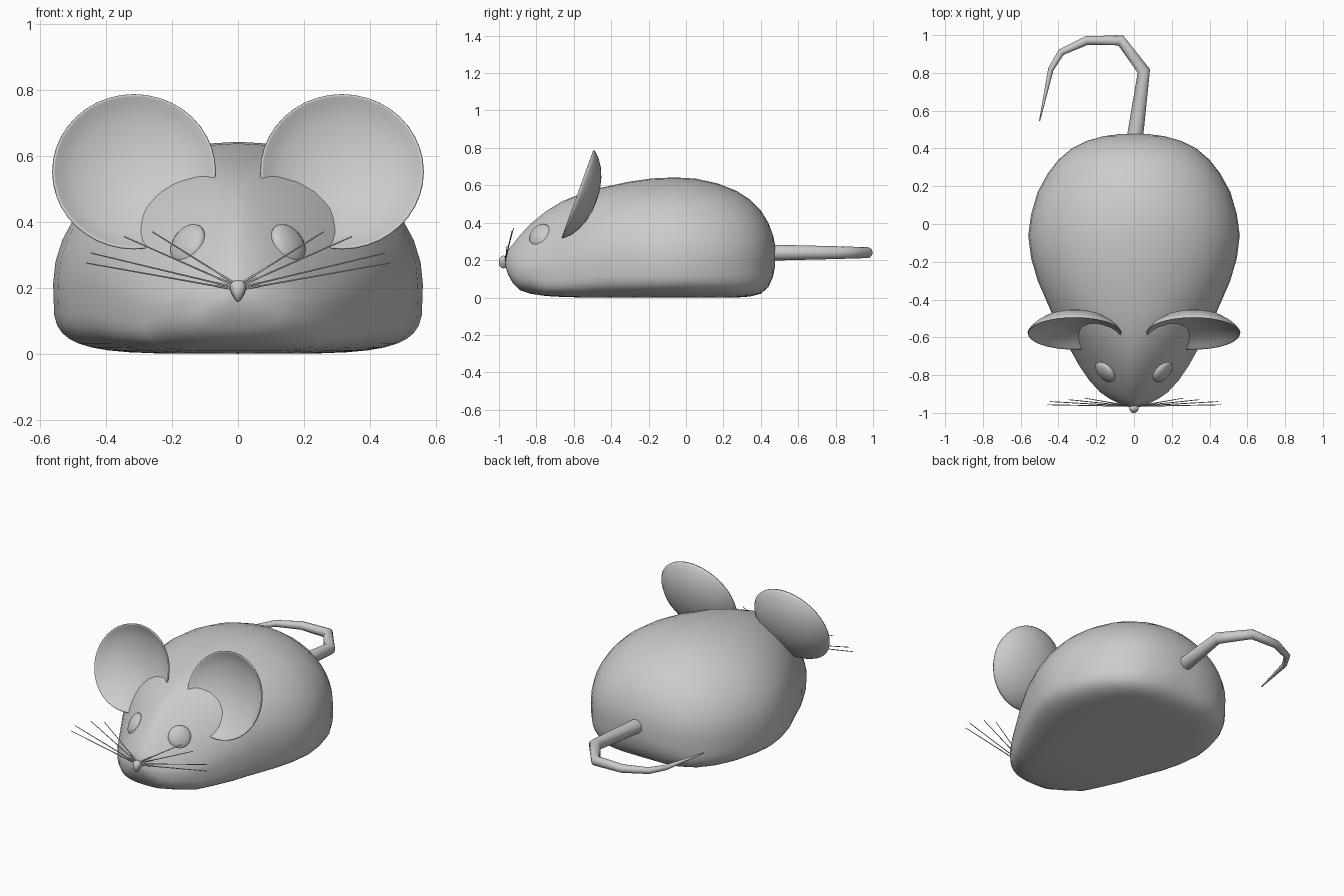
import bpy, bmesh, math
from mathutils import Vector, Matrix

if "Cube" in bpy.data.objects:
    bpy.data.objects.remove(bpy.data.objects["Cube"])


def loft(name, rings, cap=True):
    """Skin closed rings of equal length into a smooth mesh object."""
    bm = bmesh.new()
    vr = [[bm.verts.new(p) for p in r] for r in rings]
    for a, b in zip(vr, vr[1:]):
        for i in range(len(a)):
            j = (i + 1) % len(a)
            bm.faces.new((a[i], a[j], b[j], b[i]))
    if cap:
        bm.faces.new(vr[0])
        bm.faces.new(vr[-1])
    bmesh.ops.remove_doubles(bm, verts=bm.verts, dist=1e-5)
    bmesh.ops.recalc_face_normals(bm, faces=bm.faces)
    return finish(name, bm)


def finish(name, bm):
    me = bpy.data.meshes.new(name)
    bm.to_mesh(me)
    bm.free()
    for p in me.polygons:
        p.use_smooth = True
    ob = bpy.data.objects.new(name, me)
    bpy.context.collection.objects.link(ob)
    return ob


def tube(name, points, radii, res=4):
    cu = bpy.data.curves.new(name, 'CURVE')
    cu.dimensions = '3D'
    cu.bevel_depth = 1
    cu.bevel_resolution = res
    cu.use_fill_caps = True
    sp = cu.splines.new('POLY')
    sp.points.add(len(points) - 1)
    for q, p, r in zip(sp.points, points, radii):
        q.co = (*p, 1)
        q.radius = r
    ob = bpy.data.objects.new(name, cu)
    bpy.context.collection.objects.link(ob)
    return ob


def lerp_table(table, y):
    for (y0, *a), (y1, *b) in zip(table, table[1:]):
        if y <= y1:
            t = (y - y0) / (y1 - y0)
            return [p + (q - p) * t for p, q in zip(a, b)]
    return table[-1][1:]


# Body: stations of y, half width, top z, bottom z
stations = [
    (-.965, .03, .215, .165), (-.95, .08, .255, .12), (-.925, .13, .285, .075),
    (-.89, .18, .33, .04), (-.83, .235, .395, .02), (-.75, .29, .46, .008),
    (-.66, .34, .515, .003), (-.55, .40, .56, 0), (-.45, .445, .588, 0),
    (-.30, .51, .62, 0), (-.18, .545, .637, 0), (-.06, .56, .642, 0),
    (.05, .545, .636, 0), (.17, .51, .61, 0), (.27, .455, .57, 0),
    (.34, .40, .525, .005), (.40, .33, .465, .02), (.44, .25, .40, .055),
    (.465, .16, .335, .11), (.477, .07, .275, .17)]
# y, height of the widest line, roundness of the upper half
shape = [(-1, .185, 1.7), (-.93, .16, 1.5), (-.8, .14, 1.42), (-.65, .17, 1.65),
         (-.45, .21, 2), (.3, .21, 2), (.5, .22, 2)]


def section(y, w, top, bot, n=40):
    mid, e_top = lerp_table(shape, y)
    ring = []
    for i in range(n):
        a = 2 * math.pi * i / n
        c, s = math.cos(a), math.sin(a)
        e_bot = 4.5 if -.8 < y < .42 else 3
        e = e_top if s >= 0 else e_bot
        x = math.copysign(abs(c) ** (2 / e), c) * w
        h = abs(s) ** (2 / e)
        ring.append((x, y, mid + h * (top - mid) if s >= 0 else mid - h * (mid - bot)))
    return ring


loft("body", [section(*s) for s in stations])

# Ears: tilted thin bowls, revolved from a profile of radius and depth
ear_profile = [(.001, .106), (.25, .102), (.5, .087), (.7, .067), (.87, .038), (.96, .016),
               (1, .002), (.99, -.004), (.965, 0), (.9, .014), (.75, .036), (.5, .060),
               (.25, .074), (.001, .078)]
up = Vector((0, .34, .94)).normalized()
back = Vector((0, .94, -.34)).normalized()
for side, label in ((-1, "left"), (1, "right")):
    centre = Vector((side * .315, -.577, .552))
    rings = []
    for r, d in ear_profile:
        rings.append([centre + Vector((.248 * r * math.cos(t), 0, 0))
                      + up * (.25 * r * math.sin(t)) + back * d
                      for t in (2 * math.pi * k / 40 for k in range(40))])
    loft("ear_" + label, rings)

    # Eyes: flattened balls lying on the head
    normal = Vector((side * .68, -.58, .45))
    bm = bmesh.new()
    bmesh.ops.create_uvsphere(bm, u_segments=24, v_segments=12, radius=1)
    bm.transform(Matrix.Translation((side * .152, -.78, .332))
                 @ normal.to_track_quat('Z', 'Y').to_matrix().to_4x4()
                 @ Matrix.Diagonal((.067, .067, .03, 1)))
    finish("eye_" + label, bm)

    # Whiskers
    tips = [(.46, -.957, .275), (.445, -.94, .305), (.345, -.93, .355), (.26, -.922, .37)]
    for k, (x, y, z) in enumerate(tips):
        tube(f"whisker_{label}_{k + 1}", [(side * .01, -.965, .195 + k * .006), (side * x, y, z)],
             [.003, .002], 1)

# Nose: small rounded cone pointing down
bm = bmesh.new()
bmesh.ops.create_uvsphere(bm, u_segments=16, v_segments=10, radius=1)
for v in bm.verts:
    taper = .72 + .35 * v.co.z
    v.co = Vector((v.co.x * .031 * taper, -.976 + v.co.y * .025, .19 + v.co.z * .034))
finish("nose", bm)

# Tail: tapering hooked tube
path = [(0, .40), (.008, .48), (.052, .81), (-.07, .972), (-.25, .972),
        (-.385, .91), (-.44, .82), (-.50, .545)]
tube("tail", [(x, y, .24) for x, y in path],
     [.043, .042, .034, .029, .024, .019, .015, .003])
